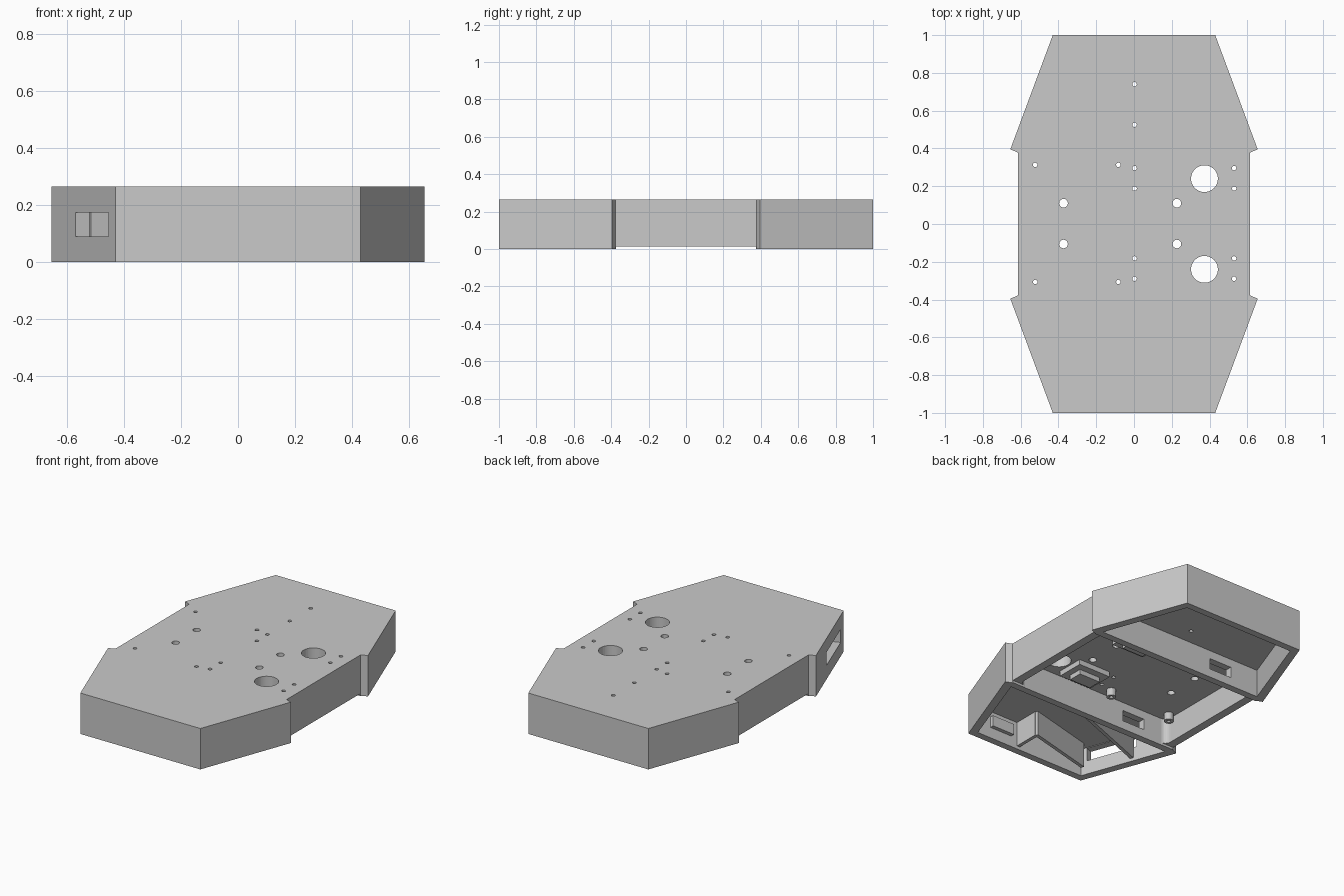
import bpy, bmesh, math
from mathutils import Vector

if "Cube" in bpy.data.objects:
    bpy.data.objects.remove(bpy.data.objects["Cube"])

COLOUR = (0.59, 0.59, 0.59, 1)
grey = bpy.data.materials.new("plain_grey")
grey.use_nodes = True
grey.diffuse_color = COLOUR
grey.node_tree.nodes["Principled BSDF"].inputs["Base Color"].default_value = COLOUR

HEIGHT, CEILING = 0.265, 0.178


def prism(bm, pts, z0, z1):
    """Upright solid with the given plan outline."""
    base = bm.faces.new([bm.verts.new((x, y, z0)) for x, y in pts])
    top = bmesh.ops.extrude_face_region(bm, geom=[base])["geom"]
    bmesh.ops.translate(bm, verts=[v for v in top if isinstance(v, bmesh.types.BMVert)],
                        vec=(0, 0, z1 - z0))


def box(bm, x0, x1, y0, y1, z0, z1):
    prism(bm, [(x0, y0), (x1, y0), (x1, y1), (x0, y1)], z0, z1)


def disc(bm, x, y, r, z0, z1, n=24):
    prism(bm, [(x + r * math.cos(i * math.tau / n), y + r * math.sin(i * math.tau / n))
               for i in range(n)], z0, z1)


def rounded(bm, hx, hy, r, z0, z1, n=6):
    """Centred rectangle with rounded corners."""
    pts = []
    for k, (sx, sy) in enumerate([(1, 1), (-1, 1), (-1, -1), (1, -1)]):
        for i in range(n + 1):
            a = (k + i / n) * math.pi / 2
            pts.append((sx * (hx - r) + r * math.cos(a), sy * (hy - r) + r * math.sin(a)))
    prism(bm, pts, z0, z1)


def strip(bm, a, b, t, z0, z1):
    """Straight upright plate from a to b."""
    a, b = Vector(a), Vector(b)
    d = (b - a).normalized() * t / 2
    n = Vector((-d.y, d.x))
    prism(bm, [a + n, a - n, b - n, b + n], z0, z1)


def finish(name, bm, helper=False):
    bmesh.ops.recalc_face_normals(bm, faces=bm.faces[:])
    mesh = bpy.data.meshes.new(name)
    bm.to_mesh(mesh)
    bm.free()
    ob = bpy.data.objects.new(name, mesh)
    bpy.context.collection.objects.link(ob)
    mesh.materials.append(grey)
    if helper:
        ob.hide_render = True
        ob.hide_viewport = True
        ob.display_type = 'WIRE'
    return ob


def cut(target, cutter):
    mod = target.modifiers.new(cutter.name, 'BOOLEAN')
    mod.operation, mod.solver, mod.object = 'DIFFERENCE', 'EXACT', cutter


# Shell: elongated outline with small shoulders, mirrored in x and y
quarter = [(0.614, 0.378), (0.655, 0.395), (0.43, 1.0)]
half = quarter + [(-x, y) for x, y in reversed(quarter)]
outline = half + [(-x, -y) for x, y in half]
bm = bmesh.new()
prism(bm, outline, 0, HEIGHT)
shell = finish("hull_shell", bm)

# Three bays open underneath
bm = bmesh.new()
rounded(bm, 0.56, 0.375, 0.04, -0.1, CEILING)
for s in (1, -1):
    prism(bm, [(0.59, 0.42 * s), (0.395, 0.955 * s), (-0.395, 0.955 * s), (-0.59, 0.42 * s)],
          -0.1, CEILING)
cut(shell, finish("bay_cutter", bm, True))

# Raised lower edge of the side walls
bm = bmesh.new()
for s in (1, -1):
    box(bm, 0.5 * s, 0.7 * s, -0.374, 0.374, -0.1, 0.015)
cut(shell, finish("side_edge_cutter", bm, True))

# Holes through the deck, the cable slots and the side window
screws = [(0.003, 0.74), (0.003, 0.525)]
for s in (1, -1):
    screws += [(x, y * s + 0.003) for x in (0.003, 0.53) for y in (0.185, 0.293)]
    screws += [(x, 0.31 * s + 0.003) for x in (-0.083, -0.523)]
bm = bmesh.new()
for x, y in screws:
    disc(bm, x, y, 0.012, 0.1, 0.3, 12)
for s in (1, -1):
    for x in (0.227, -0.373):
        disc(bm, x, 0.108 * s + 0.002, 0.023, 0.1, 0.3, 16)
    disc(bm, 0.373, 0.24 * s, 0.071, 0.1, 0.3, 40)
    box(bm, -0.39, -0.23, 0.34 * s, 0.46 * s, 0.055, 0.125)
prism(bm, [(-0.523, -0.96), (-0.64, -0.645), (-0.49, -0.59), (-0.373, -0.905)], 0.09, 0.175)
cut(shell, finish("opening_cutter", bm, True))

# Duct behind the side window
for name, a, b in (("rear", (-0.52, -0.635), (0.04, -0.42)),
                   ("front", (-0.36, -0.9), (0.09, -0.785)),
                   ("end", (0.085, -0.79), (0.085, -0.96))):
    bm = bmesh.new()
    strip(bm, a, b, 0.022, 0.02, CEILING)
    finish(f"duct_{name}_plate", bm)

# Small block on the inside of the front wall
bm = bmesh.new()
box(bm, 0.14, 0.3, -0.96, -0.93, 0.07, 0.14)
finish("front_wall_block", bm)

for s, side in ((1, "rear"), (-1, "front")):
    # Stepped mounts beside the large holes
    bm = bmesh.new()
    box(bm, 0.06, 0.29, 0.24 * s - 0.09, 0.24 * s + 0.09, 0.145, CEILING)
    finish(side + "_mount_base", bm)
    bm = bmesh.new()
    box(bm, 0.1, 0.25, 0.24 * s - 0.045, 0.24 * s + 0.045, 0.115, 0.145)
    finish(side + "_mount_step", bm)
    # Hollow screw posts
    for x, end in ((-0.083, "inner"), (-0.523, "outer")):
        bm = bmesh.new()
        disc(bm, x, 0.31 * s + 0.003, 0.028, 0.13, CEILING + 0.003)
        post = finish(f"{side}_{end}_post", bm)
        bm = bmesh.new()
        disc(bm, x, 0.31 * s + 0.003, 0.012, 0.1, 0.3, 12)
        cut(post, finish(f"{side}_{end}_post_cutter", bm, True))
